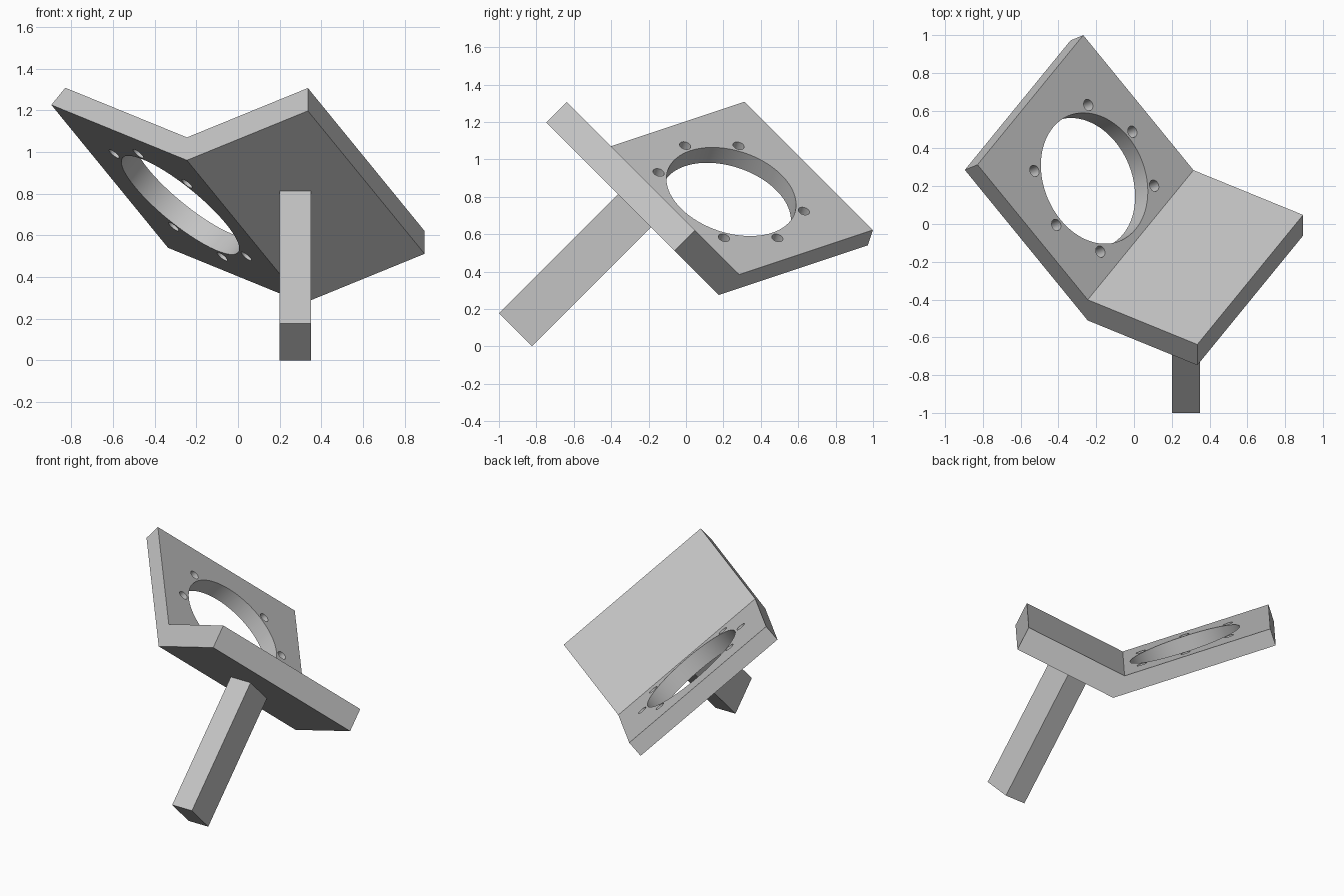
import bpy, bmesh, math
from mathutils import Matrix, Vector

if "Cube" in bpy.data.objects:
    bpy.data.objects.remove(bpy.data.objects["Cube"])

grey = bpy.data.materials.new("plain grey")
grey.diffuse_color = (0.55, 0.55, 0.55, 1)
grey.use_nodes = True
grey.node_tree.nodes["Principled BSDF"].inputs["Base Color"].default_value = grey.diffuse_color

# Tilted frame: x across the support plate, y along the fold, z out of the plate
tilt = Matrix.Rotation(math.radians(-45), 4, 'X')
frame = Matrix.Translation((-0.245, -0.401, 1.07)) @ tilt @ Matrix.Rotation(math.radians(-30), 4, 'Z')

LENGTH = 1.12      # along the fold
SUPPORT = 0.67     # support plate width
THICK = 0.155      # support plate thickness
FLANGE = 0.953     # drilled plate width
S = math.sqrt(0.5)


def make_object(name, bm, matrix):
    bmesh.ops.recalc_face_normals(bm, faces=bm.faces)
    bm.transform(matrix)
    mesh = bpy.data.meshes.new(name)
    bm.to_mesh(mesh)
    bm.free()
    mesh.materials.append(grey)
    obj = bpy.data.objects.new(name, mesh)
    bpy.context.collection.objects.link(obj)
    return obj


# Bent plate: folded profile extruded along the fold
tip = FLANGE * S
profile = [(0, 0), (SUPPORT, 0), (SUPPORT, -THICK), (0, -THICK),
           (-tip - THICK / 2, tip - THICK / 2), (-tip, tip)]
bm = bmesh.new()
face = bm.faces.new([bm.verts.new((x, 0, z)) for x, z in profile])
ext = bmesh.ops.extrude_face_region(bm, geom=[face])
moved = [v for v in ext["geom"] if isinstance(v, bmesh.types.BMVert)]
bmesh.ops.translate(bm, verts=moved, vec=(0, LENGTH, 0))
plate = make_object("bent_plate", bm, frame)

# Cutter: large bore with six bolt holes around it
bm = bmesh.new()


def add_pin(x, y, radius, segments):
    bmesh.ops.create_cone(bm, cap_ends=True, segments=segments, radius1=radius,
                          radius2=radius, depth=0.4, matrix=Matrix.Translation((x, y, 0)))


add_pin(0, 0, 0.358, 96)
for deg in (-45, 0, 45, 135, 180, 225):
    a = math.radians(deg)
    add_pin(0.403 * math.sin(a), 0.403 * math.cos(a), 0.031, 32)
centre = Vector((-0.40 * S, LENGTH / 2, 0.40 * S))
cutter = make_object("hole_cutter", bm,
                     frame @ Matrix.Translation(centre) @ Matrix.Rotation(math.radians(45), 4, 'Y'))
cutter.hide_render = True

cut = plate.modifiers.new("holes", 'BOOLEAN')
cut.operation = 'DIFFERENCE'
cut.solver = 'EXACT'
cut.object = cutter
bpy.context.view_layer.objects.active = plate
plate.select_set(True)
bpy.ops.object.modifier_apply(modifier=cut.name)
bpy.data.objects.remove(cutter)
bpy.ops.object.shade_smooth_by_angle(angle=math.radians(30))

# Support bar: square to the underside of the support plate
bm = bmesh.new()
bmesh.ops.create_cube(bm, size=1, matrix=Matrix.Diagonal((0.15, 0.25, 0.90, 1)))
make_object("support_bar", bm, Matrix.Translation((0.275, -0.593, 0.407)) @ tilt)
